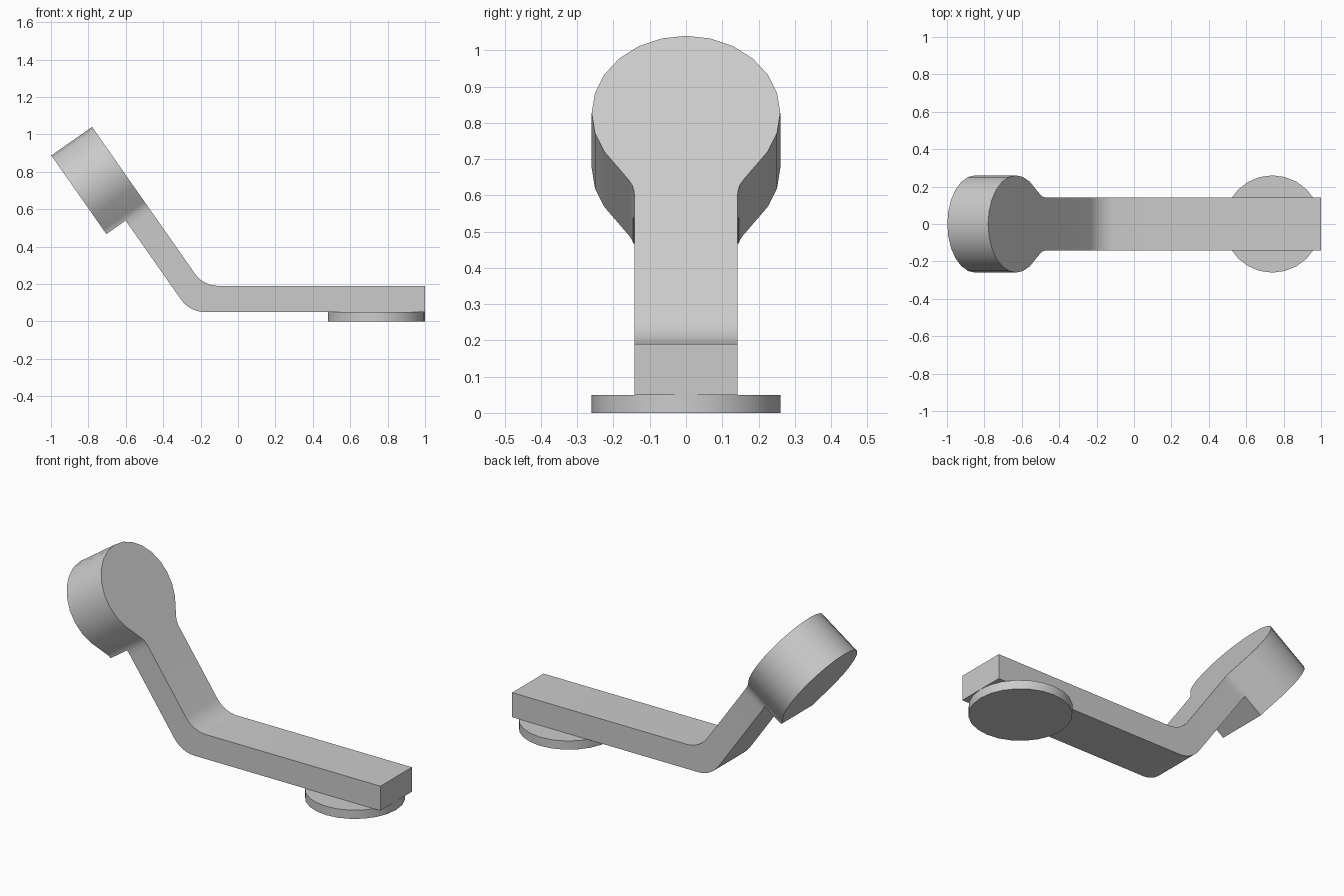
import bpy, bmesh
from math import radians, sin, cos, tan
from mathutils import Vector, Matrix

if "Cube" in bpy.data.objects:
    bpy.data.objects.remove(bpy.data.objects["Cube"])

grey = bpy.data.materials.new("plain grey")
grey.use_nodes = True
COLOUR = (0.6, 0.6, 0.6, 1)
grey.diffuse_color = COLOUR
grey.node_tree.nodes["Principled BSDF"].inputs["Base Color"].default_value = COLOUR

TILT = radians(55)
ALONG = Vector((cos(TILT), 0, -sin(TILT)))    # down the sloping arm
NORMAL = Vector((sin(TILT), 0, cos(TILT)))    # out of its upper face
TOP = Vector((-0.78, 0, 1.04))                # upper tip of the head
RADIUS, HALF = 0.26, 0.142
THICK, HEAD_DEPTH = 0.14, 0.266
HEAD_END = 0.513


def prism(name, points, offset):
    """Extrude a closed outline of 3D points by an offset."""
    bm = bmesh.new()
    face = bm.faces.new([bm.verts.new(p) for p in points])
    new = bmesh.ops.extrude_face_region(bm, geom=[face], use_keep_orig=True)["geom"]
    bmesh.ops.translate(bm, vec=offset,
                        verts=[v for v in new if isinstance(v, bmesh.types.BMVert)])
    bmesh.ops.recalc_face_normals(bm, faces=bm.faces)
    mesh = bpy.data.meshes.new(name)
    bm.to_mesh(mesh)
    bm.free()
    obj = bpy.data.objects.new(name, mesh)
    bpy.context.collection.objects.link(obj)
    mesh.materials.append(grey)
    return obj


def smooth(obj):
    bpy.ops.object.select_all(action="DESELECT")
    obj.select_set(True)
    bpy.context.view_layer.objects.active = obj
    bpy.ops.object.shade_smooth_by_angle(angle=radians(30))


def slope_point(u, depth):
    return TOP + ALONG * u - NORMAL * depth


def bend(depth, z, radius=0.155, steps=6):
    """Rounded corner from the slope to the level part."""
    p = slope_point(0, depth)
    corner = p + ALONG * ((p.z - z) / sin(TILT))
    start = corner + Vector((radius * tan(TILT / 2), 0, 0))
    centre = start + Vector((0, 0, radius))
    angles = [TILT * (1 - i / steps) for i in range(steps + 1)]
    return [centre - Vector((sin(a), 0, cos(a))) * radius for a in angles]


# Side profile of arm and head, cut to its plan shape by the outline below
BASE = 0.05
side = [slope_point(-0.1, 0)] + bend(0, BASE + THICK)
side += [Vector((1, 0, BASE + THICK)), Vector((1, 0, BASE))]
side += bend(THICK, BASE)[::-1]
side += [slope_point(HEAD_END, THICK), slope_point(HEAD_END, HEAD_DEPTH),
         slope_point(-0.1, HEAD_DEPTH)]
arm = prism("arm_and_head", [p - Vector((0, 0.4, 0)) for p in side], Vector((0, 0.8, 0)))

# Round head outline with a flared neck running into the straight arm
half = [(RADIUS - RADIUS * cos(radians(a)), RADIUS * sin(radians(a)))
        for a in range(15, 121, 15)]
half += [(0.485, 0.158), (0.503, 0.148), (0.525, 0.143), (0.55, HALF), (2.3, HALF)]
outline = [(0, 0)] + half + [(u, -y) for u, y in reversed(half)]
cutter = prism("plan_cutter",
               [slope_point(u, 0.6) + Vector((0, y, 0)) for u, y in outline], NORMAL * 2)
cutter.hide_render = True

mod = arm.modifiers.new("plan", "BOOLEAN")
mod.operation, mod.solver, mod.object = "INTERSECT", "EXACT", cutter
bpy.context.view_layer.objects.active = arm
bpy.ops.object.modifier_apply(modifier=mod.name)
bpy.data.objects.remove(cutter)
smooth(arm)

# Round foot below the level end
ring = [Vector((1 - RADIUS + RADIUS * cos(radians(a)), RADIUS * sin(radians(a)), 0))
        for a in range(0, 360, 15)]
smooth(prism("round_foot", ring, Vector((0, 0, BASE))))
